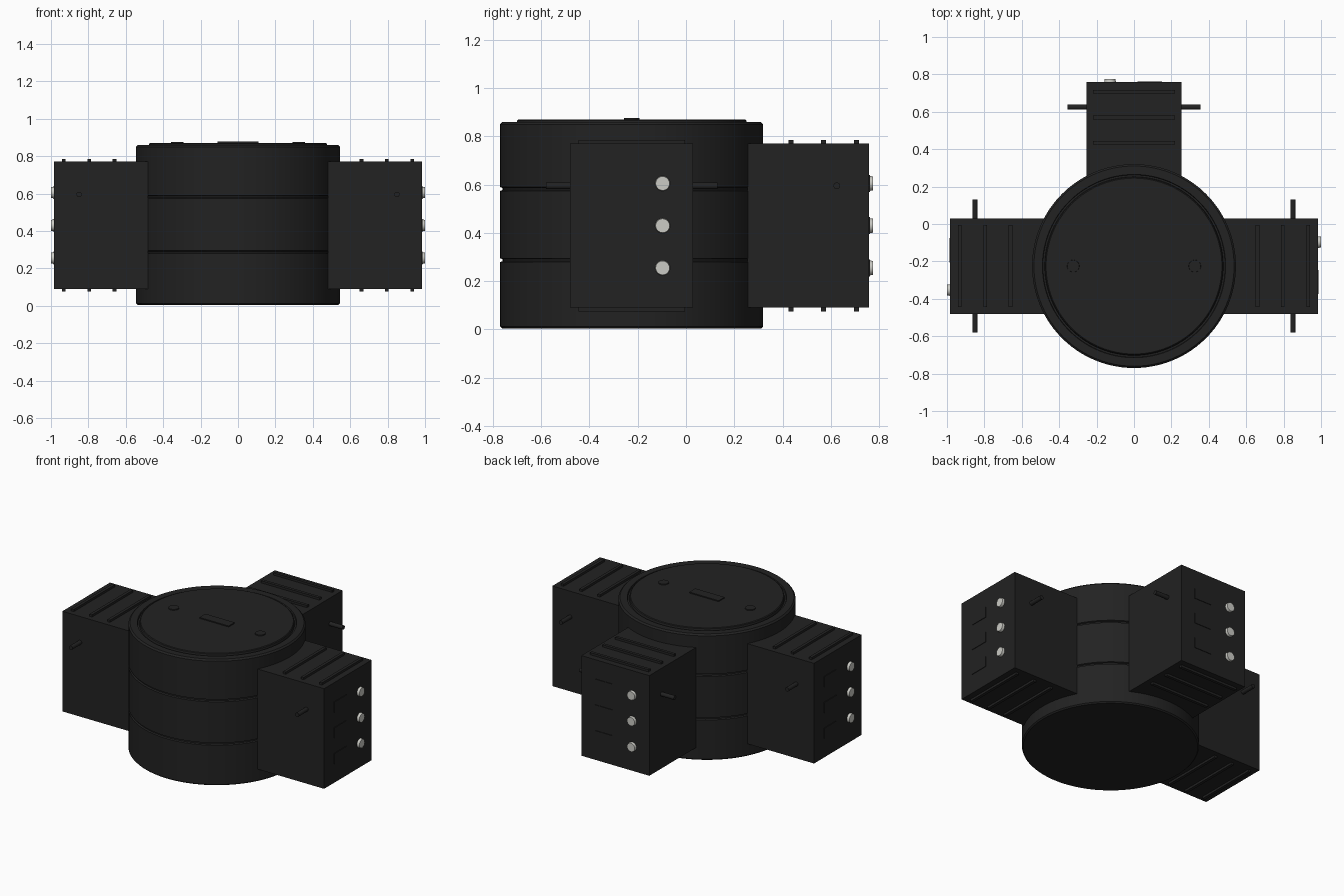
import bpy, bmesh, math
from mathutils import Matrix, Vector

if "Cube" in bpy.data.objects:
    bpy.data.objects.remove(bpy.data.objects["Cube"], do_unlink=True)


def material(name, color):
    m = bpy.data.materials.new(name)
    m.use_nodes = True
    m.diffuse_color = (*color, 1)
    m.node_tree.nodes["Principled BSDF"].inputs["Base Color"].default_value = (*color, 1)
    return m


BLACK = material("matte black", (0.016, 0.016, 0.016))
SILVER = material("pale metal", (0.6, 0.6, 0.56))
AXIS = Vector((0, -0.225, 0))  # centre of the drum


def finish(name, bm, mat, matrix, smooth=False):
    bmesh.ops.recalc_face_normals(bm, faces=bm.faces)
    me = bpy.data.meshes.new(name)
    bm.to_mesh(me)
    bm.free()
    me.materials.append(mat)
    ob = bpy.data.objects.new(name, me)
    ob.matrix_world = matrix
    bpy.context.collection.objects.link(ob)
    if smooth:
        bpy.ops.object.select_all(action="DESELECT")
        ob.select_set(True)
        bpy.context.view_layer.objects.active = ob
        bpy.ops.object.shade_smooth_by_angle(angle=math.radians(30))
    return ob


def box(name, lo, hi, matrix, mat=BLACK):
    lo, hi = Vector(lo), Vector(hi)
    bm = bmesh.new()
    bmesh.ops.create_cube(bm, size=1)
    bmesh.ops.scale(bm, vec=hi - lo, verts=bm.verts)
    bmesh.ops.translate(bm, vec=(lo + hi) / 2, verts=bm.verts)
    return finish(name, bm, mat, matrix)


def rod(name, centre, direction, r1, r2, length, matrix, mat=BLACK, sides=20):
    bm = bmesh.new()
    bmesh.ops.create_cone(bm, cap_ends=True, segments=sides,
                          radius1=r1, radius2=r2, depth=length)
    turn = Vector(direction).to_track_quat("Z", "Y").to_matrix().to_4x4()
    bmesh.ops.transform(bm, matrix=Matrix.Translation(centre) @ turn, verts=bm.verts)
    return finish(name, bm, mat, matrix, True)


def lathe(name, profile, matrix, mat=BLACK, steps=96):
    bm = bmesh.new()
    verts = [bm.verts.new((r, 0, z)) for r, z in profile]
    edges = [bm.edges.new(pair) for pair in zip(verts, verts[1:])]
    bmesh.ops.spin(bm, geom=verts + edges, cent=(0, 0, 0), axis=(0, 0, 1),
                   angle=math.tau, steps=steps)
    bmesh.ops.remove_doubles(bm, verts=bm.verts, dist=0.0005)
    return finish(name, bm, mat, matrix, True)


# Drum with two side grooves and a slightly raised lid
R = 0.545
profile = [(0, 0.005), (R - 0.008, 0.005), (R, 0.013)]
for z in (0.287, 0.582):
    profile += [(R, z - 0.008), (R - 0.01, z - 0.004), (R - 0.01, z + 0.004), (R, z + 0.008)]
profile += [(R, 0.85), (R - 0.01, 0.86), (0.49, 0.86), (0.487, 0.85),
            (0.478, 0.85), (0.475, 0.866), (0.47, 0.87), (0, 0.87)]
centre = Matrix.Translation(AXIS)
lathe("drum", profile, centre)

# Raised details on the lid
box("lid_plate", (-0.11, -0.032, 0.865), (0.11, 0.032, 0.877), centre)
for side, label in ((-1, "right"), (1, "left")):
    rod("lid_button_" + label, (side * 0.325, 0, 0.87), (0, 0, 1),
        0.034, 0.032, 0.012, centre)

# Three identical side pods around the drum, pointing outward along local x
for label, angle in (("left", 0), ("back", 90), ("right", 180)):
    place = centre @ Matrix.Rotation(math.radians(angle), 4, "Z")
    box(label + "_pod", (0.48, -0.255, 0.09), (0.983, 0.255, 0.77), place)

    # Ribs across the top and bottom
    for i, x in enumerate((0.66, 0.795, 0.932)):
        for end, z in (("top", 0.77), ("bottom", 0.09)):
            box(f"{label}_{end}_rib_{i}", (x - 0.01, -0.22, z - 0.015),
                (x + 0.01, 0.22, z + 0.015), place)

    # Pins sticking out of both cheeks
    for side in (-1, 1):
        rod(f"{label}_pin_{'ab'[side > 0]}", (0.85, side * 0.295, 0.595),
            (0, side, 0), 0.014, 0.014, 0.12, place)

    # Knobs and thin label plates on the outer face
    for i, z in enumerate((0.255, 0.43, 0.605)):
        rod(f"{label}_knob_{i}", (0.988, 0.128, z), (1, 0, 0),
            0.032, 0.029, 0.024, place, SILVER)
        box(f"{label}_plate_{i}", (0.98, -0.15, z - 0.035),
            (0.987, -0.02, z + 0.035), place)
